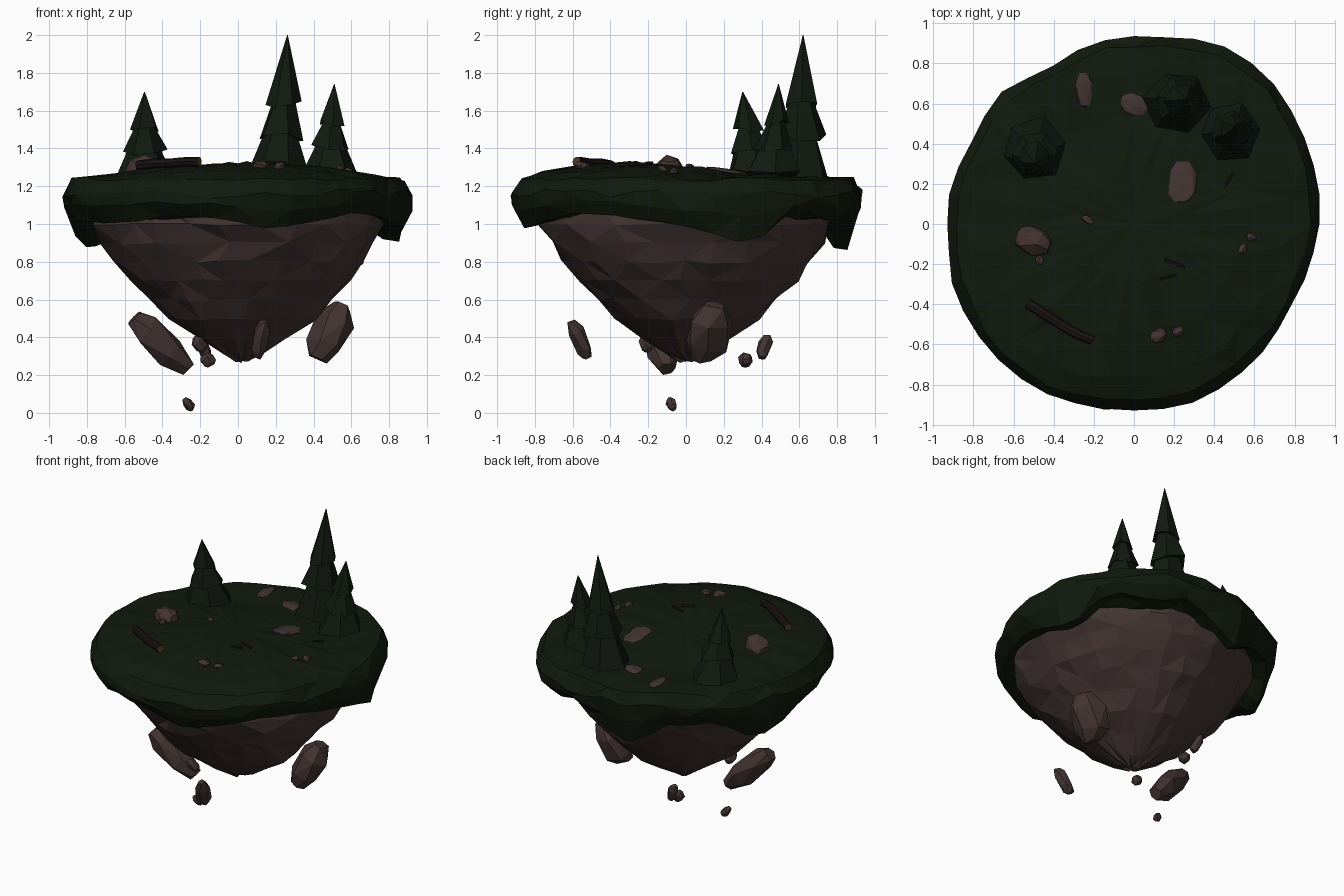
import bpy, bmesh, math, random
from mathutils import Vector

if "Cube" in bpy.data.objects:
    bpy.data.objects.remove(bpy.data.objects["Cube"])

random.seed(7)
cos, sin, pi = math.cos, math.sin, math.pi


def material(name, rgb):
    m = bpy.data.materials.new(name)
    m.diffuse_color = (*rgb, 1)
    m.use_nodes = True
    m.node_tree.nodes["Principled BSDF"].inputs["Base Color"].default_value = m.diffuse_color
    return m


GRASS = material("grass", (0.0055, 0.010, 0.004))
LEAF = material("needles", (0.0055, 0.010, 0.005))
ROCK = material("rock", (0.055, 0.034, 0.032))
BARK = material("bark", (0.010, 0.006, 0.006))
WOOD = material("cut_wood", (0.09, 0.045, 0.02))


def jit(a):
    return random.uniform(-a, a)


def finish(name, bm, *mats):
    bmesh.ops.recalc_face_normals(bm, faces=bm.faces)
    me = bpy.data.meshes.new(name)
    bm.to_mesh(me)
    bm.free()
    for m in mats:
        me.materials.append(m)
    ob = bpy.data.objects.new(name, me)
    bpy.context.collection.objects.link(ob)
    return ob


def loft(name, rings, *mats, cap_mat=0):
    """Skin a list of equal-length point rings, triangulated, closed at both ends."""
    bm = bmesh.new()
    rows = [[bm.verts.new(p) for p in r] for r in rings]
    n = len(rows[0])
    for j, (a, b) in enumerate(zip(rows, rows[1:])):
        for i in range(n):
            k = (i + 1) % n
            if (i + j) % 2:
                bm.faces.new((a[i], a[k], b[k]))
                bm.faces.new((a[i], b[k], b[i]))
            else:
                bm.faces.new((a[i], a[k], b[i]))
                bm.faces.new((a[k], b[k], b[i]))
    for r in (rows[0], rows[-1]):
        c = bm.verts.new(sum((v.co for v in r), Vector()) / n)
        for i in range(n):
            bm.faces.new((r[i], r[(i + 1) % n], c)).material_index = cap_mat
    return finish(name, bm, *mats)


def lookup(table, deg):
    """Linear interpolation in a closed table of (angle, value)."""
    deg %= 360
    t = [(table[-1][0] - 360, table[-1][1])] + table + [(table[0][0] + 360, table[0][1])]
    for (a, u), (b, v) in zip(t, t[1:]):
        if a <= deg <= b:
            return u + (v - u) * (deg - a) / (b - a)


# Island outline radius and height of the hanging grass edge, by angle
RIM = [(0, .925), (30, .955), (45, .985), (57, .995), (72, .97), (90, .93), (103, .925), (116, .88),
       (133, .925), (153, .905), (171, .93), (189, .94), (209, .955), (226, .965),
       (251, .95), (270, .925), (289, .93), (316, .90), (339, .885)]
HEM = [(0, .98), (18, .91), (27, .94), (36, 1.04), (45, 1.06), (57, 1.01), (72, 1.06), (84, .99),
       (97, .85), (108, .92), (117, 1.0), (138, 1.03), (149, .93), (158, .85), (167, .90), (178, 1.0),
       (200, 1.02), (220, 1.0), (245, 1.04), (258, 1.05), (276, .98), (300, 1.01),
       (315, 1.05), (337, 1.04)]


def ground(x, y):
    return max(1.245, 1.325 - .13 * x * x - .17 * (y + .24) ** 2)


# Grass cap
N = 40
rings = []
for f, kind in ((.3, 0), (.6, 0), (.82, 0), (.95, 1), (1.0, 2), (.99, 3), (.93, 4), (.86, 5), (.75, 6)):
    ring = []
    for i in range(N):
        d = 360 * i / N
        hem = lookup(HEM, d)
        low = max(0, 1.0 - hem) / .15
        r = lookup(RIM, d) * (f + jit(.010 if kind else .03))
        if kind == 4 and d < 80:
            r += .03 * low
        x, y = r * cos(math.radians(d)), r * sin(math.radians(d))
        z = (ground(x, y) + jit(.009), 1.237 + jit(.012), 1.16 + jit(.025),
             (1.11 + hem - .01) / 2 + .04 + jit(.015), hem + jit(.008), hem + .01, 1.02)[kind]
        ring.append((x, y, z))
    rings.append(ring)
loft("grass_cap", rings, GRASS)

# Rock underside, a faceted bowl narrowing to a point
rings = []
for z, r in ((1.12, .77), (1.0, .775), (.9, .725), (.8, .66), (.7, .58), (.6, .485),
             (.5, .385), (.4, .235), (.32, .11), (.275, .03)):
    ring = []
    for i in range(26):
        a = 2 * pi * (i + jit(.25)) / 26
        q = r * (1 + jit(.03)) + .010 * sin(3 * a + 5 * z)
        ring.append((q * cos(a) + .015, q * sin(a), z + jit(.01)))
    rings.append(ring)
loft("rock_underside", rings, ROCK)


def stone(name, a, b, w, d):
    """Faceted stone from end a to end b, w wide and d deep."""
    a, b = Vector(a), Vector(b)
    q = (b - a).to_track_quat('Z', 'Y')
    bm = bmesh.new()
    for t, s in ((0, .55), (.25, .95), (.7, 1.0), (1, .5)):
        off = jit(.5)
        for i in range(6):
            g = 2 * pi * i / 6 + off
            p = Vector((cos(g) * w * s * .55, sin(g) * d * s * .55, 0)) * (1 + jit(.12))
            bm.verts.new(a.lerp(b, min(1, max(0, t + jit(.07)))) + q @ p)
    bmesh.ops.convex_hull(bm, input=bm.verts)
    bmesh.ops.delete(bm, geom=[v for v in bm.verts if not v.link_faces], context='VERTS')
    return finish(name, bm, ROCK)


# Floating rocks
for i, args in enumerate((
        ((-.55, -.16, .505), (-.265, -.10, .23), .16, .16),
        ((.42, .09, .28), (.555, .15, .57), .22, .18),
        ((.10, -.52, .29), (.14, -.61, .49), .09, .08),
        ((-.14, .32, .25), (-.18, .31, .31), .07, .07),
        ((-.16, .40, .29), (-.21, .43, .41), .07, .06),
        ((-.18, -.20, .33), (-.23, -.23, .40), .06, .06),
        ((-.24, -.065, .018), (-.285, -.09, .075), .045, .05))):
    stone(f"floating_rock_{i + 1}", *args)

# Stones on the ground: centre, direction, length, width, height above the grass
for i, (x, y, deg, l, w, h) in enumerate((
        (-.50, -.085, -20, .17, .14, .07), (.24, .21, 90, .20, .13, .012),
        (0, .59, -20, .14, .10, .015), (-.25, .67, 95, .17, .08, .015),
        (-.23, .02, -30, .06, .03, .012), (.12, -.555, 20, .08, .06, .025),
        (.22, -.535, 30, .055, .045, .02), (.54, -.125, 60, .05, .04, .02),
        (.585, -.065, 0, .045, .04, .02), (-.47, -.18, 100, .045, .04, .02))):
    u = Vector((cos(math.radians(deg)), sin(math.radians(deg)), 0)) * l / 2
    c = Vector((x, y, 0))
    a, b = c - u, c + u
    a.z, b.z = ground(a.x, a.y), ground(b.x, b.y)
    stone(f"ground_stone_{i + 1}", a, b, w, 2 * h)


def tree(name, base, tip, z0, tiers):
    """Stacked six-sided skirts; tiers = (bottom z, bottom radius, top z, top radius)."""
    bm = bmesh.new()
    top_z = tip[2]
    for zb, rb, zt, rt in tiers:
        rows = []
        off = random.random()
        for z, r in ((zb, rb), (zt, rt)):
            t = (z - z0) / (top_z - z0)
            c = Vector(base).lerp(Vector(tip[:2]), t)
            rows.append([bm.verts.new((c.x + r * (1 + jit(.1)) * cos(2 * pi * i / 6 + off),
                                       c.y + r * (1 + jit(.1)) * sin(2 * pi * i / 6 + off),
                                       z + (jit(.022) if z == zb else 0))) for i in range(6)])
        a, b = rows
        for i in range(6):
            k = (i + 1) % 6
            bm.faces.new((a[i], a[k], b[k], b[i]))
        bm.faces.new(b)
        mid = bm.verts.new(sum((v.co for v in a), Vector()) / 6 + Vector((0, 0, .03)))
        for i in range(6):
            bm.faces.new((a[i], mid, a[(i + 1) % 6]))
    finish(name, bm, LEAF)


# Fir trees
tree("tall_tree", (.215, .605), (.262, .62, 2.0), 1.27,
     ((1.24, .17, 1.48, .085), (1.46, .128, 1.66, .058), (1.635, .092, 2.0, .002)))
tree("right_tree", (.48, .46), (.51, .49, 1.74), 1.27,
     ((1.26, .155, 1.43, .07), (1.405, .102, 1.55, .042), (1.53, .068, 1.74, .002)))
tree("left_tree", (-.50, .365), (-.495, .30, 1.70), 1.27,
     ((1.24, .17, 1.40, .085), (1.38, .118, 1.52, .05), (1.505, .082, 1.70, .002)))


def branch(name, pts, r, sides, *mats, cap_mat=0):
    """Round wood following a few points."""
    pts = [Vector(p) for p in pts]
    q = (pts[-1] - pts[0]).to_track_quat('Z', 'Y')
    rings = [[p + q @ Vector((cos(2 * pi * i / sides) * r, sin(2 * pi * i / sides) * r, 0)) * (1 + jit(.08))
              for i in range(sides)] for p in pts]
    loft(name, rings, *mats, cap_mat=cap_mat)


# Fallen log with pale cut ends, and twigs
branch("fallen_log", ((-.53, -.395, 1.312), (-.45, -.445, 1.32), (-.36, -.505, 1.322),
                      (-.28, -.55, 1.33), (-.205, -.58, 1.33)), .026, 8, BARK, WOOD, cap_mat=1)
for i, (x0, y0, x1, y1) in enumerate(((.155, -.18, .255, -.215), (.13, -.275, .21, -.255), (.46, .195, .495, .255))):
    branch(f"twig_{i + 1}", ((x0, y0, ground(x0, y0) + .003), (x1, y1, ground(x1, y1) + .005)), .008, 5, BARK)
